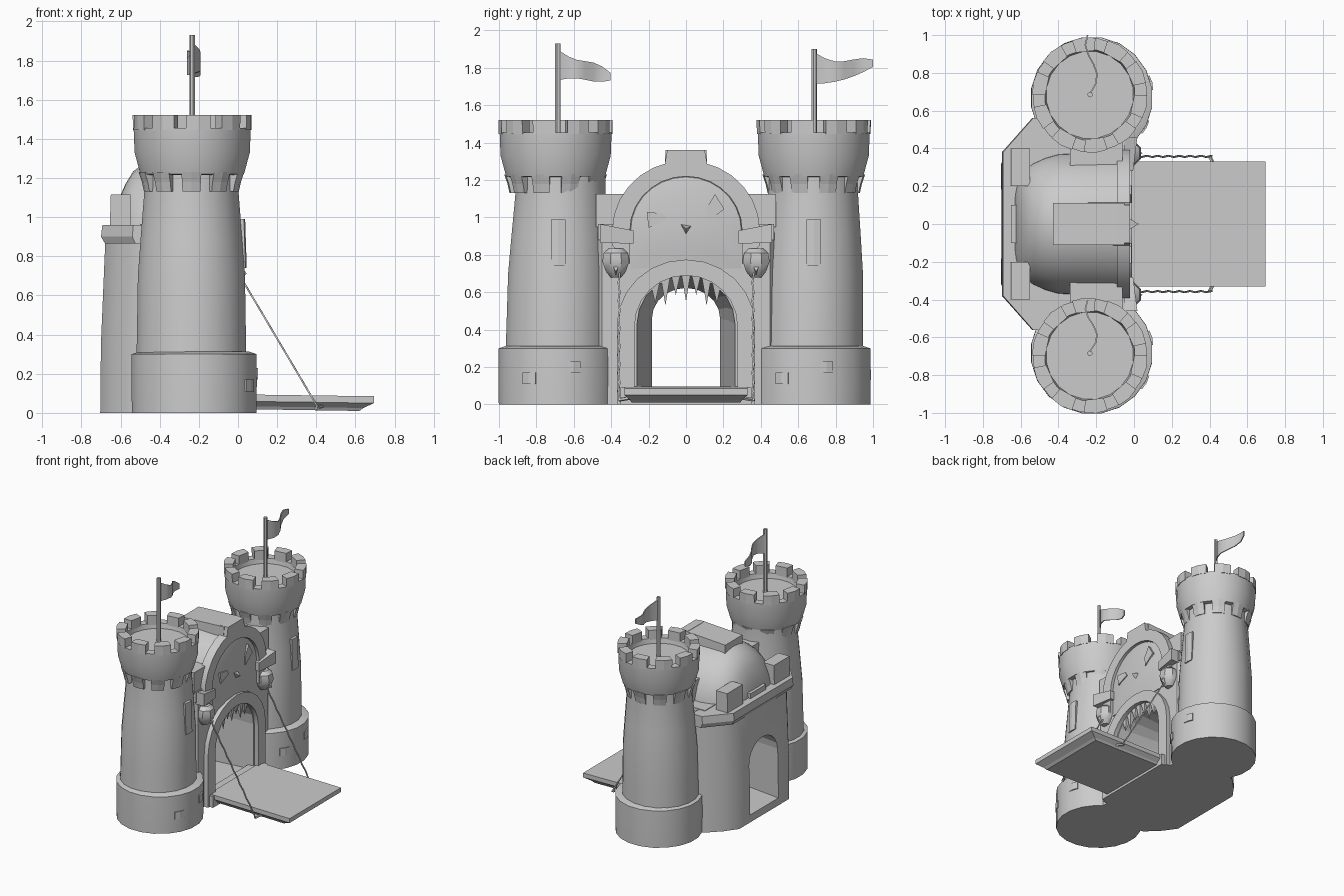
import bpy, bmesh, math
from mathutils import Vector

if "Cube" in bpy.data.objects:
    bpy.data.objects.remove(bpy.data.objects["Cube"])

stone = bpy.data.materials.new("grey stone")
stone.diffuse_color = (0.6, 0.6, 0.6, 1)
stone.use_nodes = True
stone.node_tree.nodes["Principled BSDF"].inputs["Base Color"].default_value = stone.diffuse_color


def make(name, verts, faces, smooth=None):
    me = bpy.data.meshes.new(name)
    me.from_pydata([tuple(v) for v in verts], [], faces)
    bm = bmesh.new()
    bm.from_mesh(me)
    bmesh.ops.recalc_face_normals(bm, faces=bm.faces)
    bm.to_mesh(me)
    bm.free()
    me.materials.append(stone)
    ob = bpy.data.objects.new(name, me)
    bpy.context.collection.objects.link(ob)
    if smooth:
        bpy.ops.object.select_all(action='DESELECT')
        ob.select_set(True)
        bpy.context.view_layer.objects.active = ob
        bpy.ops.object.shade_smooth_by_angle(angle=math.radians(smooth))
    return ob


def loft(name, rings, smooth=None):
    """Skin a list of equal-length closed rings and cap both ends."""
    n, m = len(rings[0]), len(rings)
    verts = [v for r in rings for v in r]
    faces = [[i * n + j, i * n + (j + 1) % n, (i + 1) * n + (j + 1) % n, (i + 1) * n + j]
             for i in range(m - 1) for j in range(n)]
    faces += [list(range(n)), list(range((m - 1) * n, m * n))]
    return make(name, verts, faces, smooth)


def box(name, x0, x1, y0, y1, z0, z1):
    return loft(name, [[(x0, y0, z), (x1, y0, z), (x1, y1, z), (x0, y1, z)] for z in (z0, z1)])


def lathe(name, cx, cy, profile, n=20, smooth=35, lean=0):
    """Revolved profile; lean shifts the axis in y per unit of height."""
    return loft(name, [[(cx + r * math.cos(2 * math.pi * (j + .5) / n),
                         cy + lean * z + r * math.sin(2 * math.pi * (j + .5) / n), z) for j in range(n)]
                       for r, z in profile], smooth)


def sector(name, cx, cy, r0, a0, a1, levels):
    """Curved block between two angles; levels are (outer radius, height)."""
    return loft(name, [[(cx + r * math.cos(a), cy + r * math.sin(a), z)
                        for r, a in ((r0, a0), (r1, a0), (r1 * 1.01, (a0 + a1) / 2), (r1, a1), (r0, a1))]
                       for r1, z in levels])


def arch(w, spring, top, z0, n=10):
    """Arch outline in y, z from one foot over the crown to the other."""
    pts = [(w, z0)]
    pts += [(w * math.cos(math.pi * i / n), spring + (top - spring) * math.sin(math.pi * i / n))
            for i in range(n + 1)]
    return pts + [(-w, z0)]


def arch_band(name, x0, x1, outer, inner):
    return loft(name, [[(x0, *o), (x1, *o), (x1, *i), (x0, *i)] for o, i in zip(outer, inner)], 35)


def rod(name, a, b, r, n=5):
    a, b = Vector(a), Vector(b)
    d = (b - a).normalized()
    u = d.orthogonal().normalized()
    v = d.cross(u)
    return loft(name, [[p + r * (u * math.cos(2 * math.pi * k / n) + v * math.sin(2 * math.pi * k / n))
                        for k in range(n)] for p in (a, b)])


def spike(name, ring, tip):
    n = len(ring)
    return make(name, list(ring) + [tip],
                [list(range(n))] + [[i, (i + 1) % n, n] for i in range(n)])


# Towers: (side, sign, base y, body foot y, crown y)
TX = -0.238
for side, s, by, my, cy in (("left", -1, -.683, -.688, -.697), ("right", 1, .668, .662, .683)):
    lathe(side + "_tower_base", -.224, by, [(.322, 0), (.324, .15), (.323, .3), (.28, .314)])
    lathe(side + "_tower_body", TX, my,
          [(.284, .28), (.281, .45), (.277, .7), (.262, .9), (.242, 1.15), (.242, 1.23)], lean=.015)
    lathe(side + "_tower_crown", TX + .004, cy,
          [(.24, 1.215), (.268, 1.22), (.298, 1.33), (.303, 1.455), (.24, 1.455), (.232, 1.415)])
    step = math.pi / 5
    for k in range(10):
        # merlons, wider than the gaps
        a = (k + .67) * step
        sector(f"{side}_merlon_{k}", TX + .004, cy, .236, a - .33 * step, a + .33 * step,
               [(.303, 1.445), (.304, 1.522)])
        # corbels tapering into the tower body
        c = (k + .5) * step
        sector(f"{side}_corbel_{k}", TX, cy, .22, c - .19, c + .19,
               [(.244, 1.13), (.255, 1.18), (.272, 1.23)])
    # arrow slit facing forward
    a = .03 * s
    sector(side + "_slit", TX, my + .013, .24, a - .14, a + .14, [(.28, .74), (.272, .99)])
    # loose bricks on the base
    for k, (a, z) in enumerate(((.25, .17), (-.5, .11))):
        sector(f"{side}_base_brick_{k}", -.224, by, .29, a - .12, a + .12, [(.328, z), (.328, z + .06)])

    # Flag and pole
    rod(side + "_flag_pole", (TX + .005, s * .685, 1.4), (TX + .005, s * .685, 1.93 if s < 0 else 1.90), .015, 6)
    length, y0 = (.27, -.675) if s < 0 else (.31, .69)
    rings = []
    for i in range(7):
        t = i / 6
        x = TX + .005 + .035 * math.sin(t * 5.5) + .012 * t
        if s < 0:
            hi = 1.89 - .09 * t - .03 * t * t - .015 * math.sin(t * 6)
            lo = 1.735 + .01 * math.sin(t * 6)
        else:
            hi = 1.88 - .06 * t - .025 * math.sin(t * 5)
            lo = 1.715 + .09 * t * t
        rings.append([(x + d, y0 + length * t, z) for d, z in ((-.004, lo), (.004, lo), (.004, hi), (-.004, hi))])
    loft(side + "_flag", rings, 40)

# Gatehouse walls, with the passage cut through
plan = [(-.045, -.45), (-.045, .45), (-.25, .6), (-.52, .52), (-.62, .42), (-.69, .32),
        (-.69, -.32), (-.62, -.42), (-.52, -.52), (-.25, -.6)]
walls = loft("gatehouse_walls",
             [[(x * k if x < -.5 else x, y, z) for x, y in plan] for k, z in ((1.02, 0), (1.015, .35), (.98, .92))], 40)
passage = loft("passage_cutter",
               [[(x, y, z) for y, z in arch(w, sp, top, .06)]
                for x, w, sp, top in ((.1, .28, .42, .70), (-.35, .225, .45, .665), (-.8, .17, .46, .61))])
passage.hide_render = True
passage.hide_viewport = True
cut = walls.modifiers.new("passage", 'BOOLEAN')
cut.operation = 'DIFFERENCE'
cut.solver = 'EXACT'
cut.object = passage

# Rear parapet
ledge = [(-.45, .56), (-.54, .56), (-.7, .38), (-.7, -.38), (-.54, -.56), (-.45, -.56)]
loft("rear_ledge", [[(x * k, y, z) for x, y in ledge] for k, z in ((.97, .865), (1, .9), (.99, .96))])
for s, side in ((-1, "left"), (1, "right")):
    loft(side + "_rear_merlon", [[(-.655 + d, s * .2, z), (-.655 + d, s * .4, z),
                                  (-.55, s * .4, z), (-.55, s * .2, z)] for d, z in ((0, .95), (.005, 1.115))])
    # low walls joining the vault to the towers
    box(side + "_wall_low", -.5, -.05, s * .3, s * .47, .88, .965)
    box(side + "_wall_top", -.34, -.06, s * .3, s * .48, .95, 1.125)
box("rear_middle_merlon", -.65, -.57, -.1, .1, .95, 1.0)

# Vaulted roof, rounding down toward the back
vault = [(-.05, .385, 1.295), (-.25, .382, 1.3), (-.4, .375, 1.3), (-.47, .355, 1.28), (-.535, .325, 1.235),
         (-.575, .295, 1.17), (-.605, .26, 1.1), (-.63, .2, .98)]
loft("vault_roof", [[(x, y, z) for y, z in arch(w, .9, top, .85, 14)] for x, w, top in vault], 50)
loft("ridge_plate", [[(x, -.115, 1.2), (x, .115, 1.2), (x, .11, z), (x, -.11, z)]
                     for x, z in ((-.43, 1.34), (-.05, 1.36))])

# Upper arch over the face panel
arch_band("upper_arch", -.09, -.02, arch(.395, .93, 1.305, .85, 14), arch(.30, .93, 1.22, .75, 14))
loft("keystone", [[(x, -.12, 1.25), (x, .12, 1.25), (x, .1, 1.36), (x, -.1, 1.36)] for x in (-.09, -.02)])
loft("face_panel", [[(x, y * k, .95 + (z - .95) * k) for y, z in arch(.305, .93, 1.225, .72, 14)]
                    for x, k in ((-.07, 1), (-.04, .97), (-.02, .6))], 50)

# Face: slanted eyes and pointed nose
for name, pts in (("left_eye", ((-.21, 1.03), (-.12, 1.02), (-.10, .985), (-.2, .945))),
                  ("right_eye", ((.11, 1.05), (.155, 1.125), (.205, 1.045), (.115, .975)))):
    loft(name, [[(x, y, z) for y, z in pts] for x in (-.04, -.012)])
spike("nose", [(-.025, -.03, .965), (-.025, .03, .955), (-.025, .0, .91)], (.025, 0, .94))

# Gate arch, threshold and hanging teeth
arch_band("gate_arch", -.08, -.01, arch(.37, .42, .775, 0, 12), arch(.275, .42, .69, 0, 12))
box("threshold", -.09, .02, -.35, .35, .0, .09)
for k in range(7):
    y = (k - 3) * .055
    z = .70 - 1.8 * y * y
    spike(f"gate_tooth_{k}", [(-.09, y - .025, z), (-.04, y - .025, z), (-.04, y + .025, z), (-.09, y + .025, z)],
          (-.055, y, z - (.15 if k % 2 else .11)))

# Drawbridge: bevelled slab over a narrower underside
loft("drawbridge", [[(x0, -w, z), (x1, -w, z + dz), (x1, w, z + dz), (x0, w, z)]
                    for x0, x1, w, z, dz in ((-.03, .62, .29, .02, -.01), (-.03, .64, .3, .035, -.01),
                                             (-.03, .695, .33, .06, -.01), (-.03, .695, .33, .095, -.01))])

for s, side in ((-1, "left"), (1, "right")):
    # bracket beams and carved bosses beside the gate
    loft(side + "_beam", [[(x0, s * y, z0), (x1, s * y, z0), (x1, s * y, z1), (x0, s * y, z1)]
                          for x0, x1, y, z0, z1 in ((-.09, -.005, .28, .86, .93), (-.09, .018, .46, .865, .965))])
    lathe(side + "_boss", -.035, s * .375,
          [(.03, .68), (.06, .715), (.078, .765), (.07, .81), (.04, .835)], 8)
    spike(side + "_boss_snout", [(.01, s * .375 - .025, .76), (.01, s * .375 + .025, .76), (.01, s * .375, .69)],
          (.045, s * .375, .71))
    # chain: a run of short twisted links
    a, b = Vector((.01, s * .358, .70)), Vector((.41, s * .358, .025))
    links = 14
    for k in range(links):
        off = Vector((0, .004 * (-1) ** k, 0))
        rod(f"{side}_chain_link_{k}", a.lerp(b, k / links) + off, a.lerp(b, (k + 1.1) / links) - off, .006, 4)
    rod(side + "_chain_anchor", (.4, s * .358, .025), (.43, s * .3, .035), .01)
